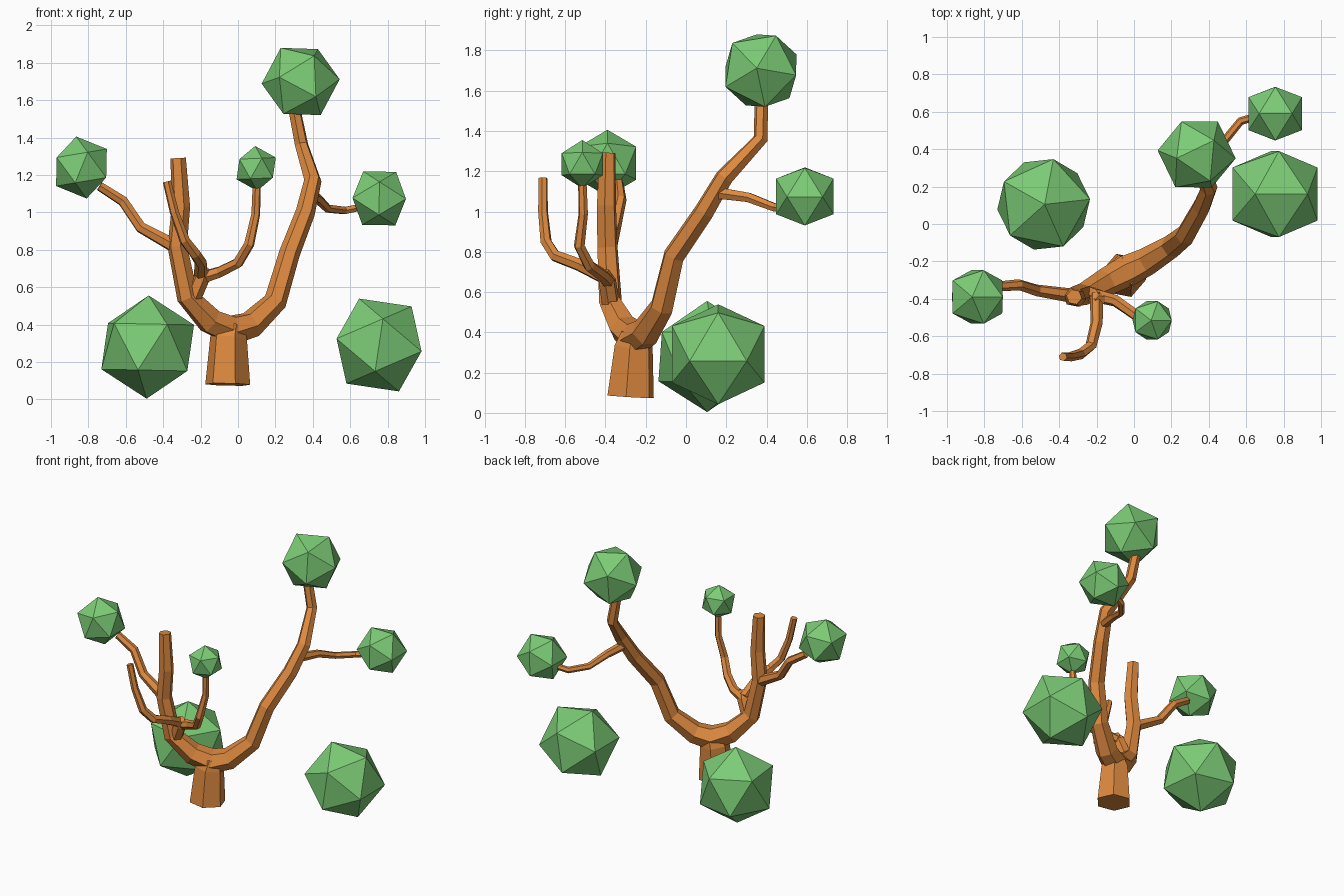
import bpy, bmesh, math
from mathutils import Vector, Matrix

if "Cube" in bpy.data.objects:
    bpy.data.objects.remove(bpy.data.objects["Cube"])


def material(name, color):
    m = bpy.data.materials.new(name)
    m.diffuse_color = color
    m.use_nodes = True
    m.node_tree.nodes["Principled BSDF"].inputs["Base Color"].default_value = m.diffuse_color
    return m


bark = material("bark", (0.72, 0.25, 0.05, 1))
leaf = material("leaf", (0.20, 0.60, 0.18, 1))


def finish(name, bm, mat):
    bmesh.ops.recalc_face_normals(bm, faces=bm.faces)
    me = bpy.data.meshes.new(name)
    bm.to_mesh(me)
    bm.free()
    me.materials.append(mat)
    ob = bpy.data.objects.new(name, me)
    bpy.context.collection.objects.link(ob)
    return ob


def limb(name, points, sides=6):
    """Sweep a polygon along (x, y, z, radius) points, capped at both ends."""
    bm = bmesh.new()
    pos = [Vector(p[:3]) for p in points]
    rings, side = [], None
    for i, p in enumerate(pos):
        before = (p - pos[i - 1]).normalized() if i else Vector()
        after = (pos[i + 1] - p).normalized() if i < len(pos) - 1 else Vector()
        t = (before + after).normalized()
        if side is None:
            side = Vector((0.35, -1, 0)) if abs(t.y) < 0.9 else Vector((1, 0, 0))
        side = (side - t * side.dot(t)).normalized()
        up = t.cross(side)
        r = points[i][3]
        rings.append([bm.verts.new(p + r * (math.cos(a) * side + math.sin(a) * up))
                      for a in (2 * math.pi * k / sides for k in range(sides))])
    for a, b in zip(rings, rings[1:]):
        for k in range(sides):
            n = (k + 1) % sides
            bm.faces.new((a[k], a[n], b[n], b[k]))
    bm.faces.new(rings[0])
    bm.faces.new(rings[-1])
    return finish(name, bm, bark)


def frame(a, b):
    a = a.normalized()
    c = a.cross(b).normalized()
    return Matrix((a, c, a.cross(c))).transposed()


def foliage(name, center, radius, v0, v1):
    """Icosahedron with two neighbouring corners pointing along v0 and v1."""
    bm = bmesh.new()
    bmesh.ops.create_icosphere(bm, subdivisions=1, radius=radius)
    bm.verts.ensure_lookup_table()
    a = bm.verts[0]
    b = a.link_edges[0].other_vert(a)
    rot = frame(Vector(v0), Vector(v1)) @ frame(a.co, b.co).transposed()
    bmesh.ops.transform(bm, matrix=Matrix.Translation(center) @ rot.to_4x4(), verts=bm.verts)
    return finish(name, bm, leaf)


# Trunk and the forked main limb that runs from left tip to right tip
limb("trunk", [(-.055, -.275, .08, .122), (-.05, -.26, .33, .1), (-.035, -.25, .40, .075)])
limb("main_fork", [
    (-.32, -.39, 1.29, .042), (-.305, -.395, 1.03, .05), (-.325, -.39, .82, .053),
    (-.27, -.375, .55, .06), (-.15, -.31, .42, .075), (-.035, -.25, .37, .085),
    (.07, -.20, .40, .075), (.20, -.12, .525, .062), (.275, -.06, .78, .056),
    (.36, .09, 1.0, .052), (.40, .19, 1.17, .047), (.34, .37, 1.36, .037),
    (.30, .375, 1.56, .034)])

# Thin side branches
limb("right_branch", [(.395, .17, 1.09, .032), (.43, .31, 1.07, .027), (.48, .44, 1.02, .023),
                      (.57, .55, 1.01, .022), (.67, .58, 1.03, .02)])
limb("left_branch", [(-.32, -.385, .81, .04), (-.52, -.355, .92, .032),
                     (-.615, -.325, 1.06, .03), (-.74, -.335, 1.14, .026)])
limb("front_stem", [(-.25, -.37, .52, .045), (-.195, -.39, .65, .045), (-.18, -.41, .70, .03)])
limb("inner_twig", [(-.2, -.385, .65, .036), (-.1, -.41, .68, .032), (.0, -.48, .73, .03),
                    (.06, -.53, .83, .028), (.095, -.51, .99, .024), (.1, -.515, 1.15, .022)])
limb("bare_twig", [(-.2, -.38, .66, .036), (-.2, -.53, .735, .033), (-.23, -.65, .78, .031),
                   (-.285, -.695, .85, .029), (-.34, -.71, 1.0, .025), (-.38, -.71, 1.165, .023)])

# Foliage: four on the branches, two large ones near the ground
for name, c, r, v0, v1 in [
    ("top_foliage", (.335, .372, 1.70), .21, (-.107, -.02, .18), (.107, .08, .16)),
    ("right_foliage", (.755, .59, 1.075), .168, (-.08, 0, .134), (.086, 0, .144)),
    ("left_foliage", (-.837, -.39, 1.24), .168, (-.027, 0, .16), (.15, 0, .096)),
    ("inner_foliage", (.097, -.515, 1.235), .12, (-.005, 0, .115), (.107, 0, .064)),
    ("ground_foliage_left", (-.483, .105, .28), .276, (.02, 0, 1), (.9, .1, .45)),
    ("ground_foliage_right", (.754, .16, .291), .27, (-.395, 0, .92), (.64, 0, .77)),
]:
    foliage(name, c, r, v0, v1)
